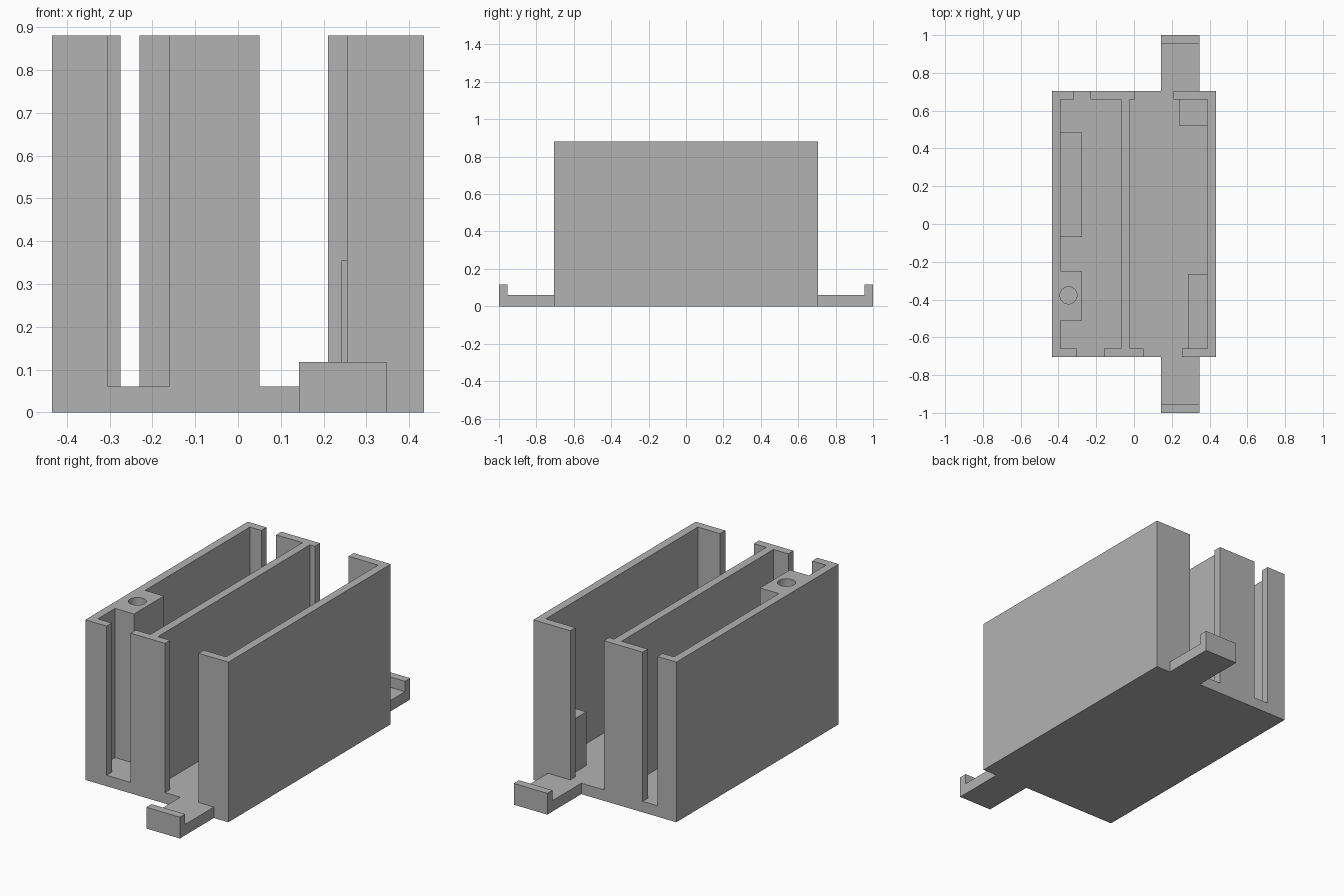
import bpy
import bmesh
from mathutils import Matrix, Vector

cube = bpy.data.objects.get("Cube")
if cube:
    bpy.data.objects.remove(cube, do_unlink=True)

# Key dimensions
X, Y = 0.435, 0.705            # half width and half depth of the case
WALL, FLOOR, TOP = 0.045, 0.06, 0.88
XI, YI = X - WALL, Y - WALL    # inner faces of the outer walls

grey = bpy.data.materials.new("plain grey")
grey.use_nodes = True
colour = (0.45, 0.45, 0.45, 1)
grey.diffuse_color = colour
grey.node_tree.nodes["Principled BSDF"].inputs["Base Color"].default_value = colour


def finish(name, bm):
    bmesh.ops.recalc_face_normals(bm, faces=bm.faces)
    mesh = bpy.data.meshes.new(name)
    bm.to_mesh(mesh)
    bm.free()
    mesh.materials.append(grey)
    obj = bpy.data.objects.new(name, mesh)
    bpy.context.collection.objects.link(obj)
    return obj


def prism(name, points, offset):
    """Extrude a flat outline of 3D points along an offset."""
    bm = bmesh.new()
    face = bm.faces.new([bm.verts.new(p) for p in points])
    out = bmesh.ops.extrude_face_region(bm, geom=[face], use_keep_orig=True)
    verts = [g for g in out["geom"] if isinstance(g, bmesh.types.BMVert)]
    bmesh.ops.translate(bm, verts=verts, vec=Vector(offset))
    return finish(name, bm)


def upright(name, plan, z0, z1):
    return prism(name, [(x, y, z0) for x, y in plan], (0, 0, z1 - z0))


def block(name, x0, x1, y0, y1, z0, z1):
    return upright(name, [(x0, y0), (x1, y0), (x1, y1), (x0, y1)], z0, z1)


# Floor plate
block("floor", -X, X, -Y, Y, 0, FLOOR)

# Right outer wall with end lips and the screw post
right_wall = upright("right_wall_with_post", [
    (-X, -Y), (-0.305, -Y), (-0.305, -YI), (-XI, -YI),
    (-XI, -0.51), (-0.275, -0.51), (-0.275, -0.25), (-XI, -0.25),
    (-XI, YI), (-0.32, YI), (-0.32, Y), (-X, Y)], FLOOR, TOP)

# Dividing wall with T-shaped ends
upright("dividing_wall", [
    (-0.16, -Y), (0.05, -Y), (0.05, -YI), (-0.025, -YI),
    (-0.025, YI), (0.005, YI), (0.005, Y), (-0.23, Y),
    (-0.23, YI), (-0.07, YI), (-0.07, -YI), (-0.16, -YI)], FLOOR, TOP)

# Left outer wall with end lips
upright("left_wall", [
    (X, -Y), (X, Y), (0.21, Y), (0.21, YI),
    (XI, YI), (XI, -YI), (0.255, -YI), (0.255, -Y)], FLOOR, TOP)

# Low support blocks inside the compartments
LEDGE = 0.355
block("back_left_support", 0.242, XI, 0.52, YI, FLOOR, LEDGE)
block("front_left_support", 0.285, XI, -YI, -0.265, FLOOR, LEDGE)
block("right_support", -XI, -0.275, -0.07, 0.485, FLOOR, LEDGE)

# Hooked tabs at the front and back
for name, s in (("front_tab", -1), ("back_tab", 1)):
    side = [(Y, 0), (1, 0), (1, 0.117), (0.955, 0.117), (0.955, FLOOR), (Y, FLOOR)]
    prism(name, [(0.143, s * y, z) for y, z in side], (0.204, 0, 0))

# Screw hole in the post
bm = bmesh.new()
bmesh.ops.create_cone(bm, cap_ends=True, segments=40, radius1=0.045, radius2=0.045,
                      depth=1, matrix=Matrix.Translation((-0.347, -0.378, 0.95)))
cutter = finish("screw_hole_cutter", bm)
cutter.hide_render = True
cutter.hide_viewport = True
cut = right_wall.modifiers.new("screw hole", "BOOLEAN")
cut.operation = "DIFFERENCE"
cut.solver = "EXACT"
cut.object = cutter
